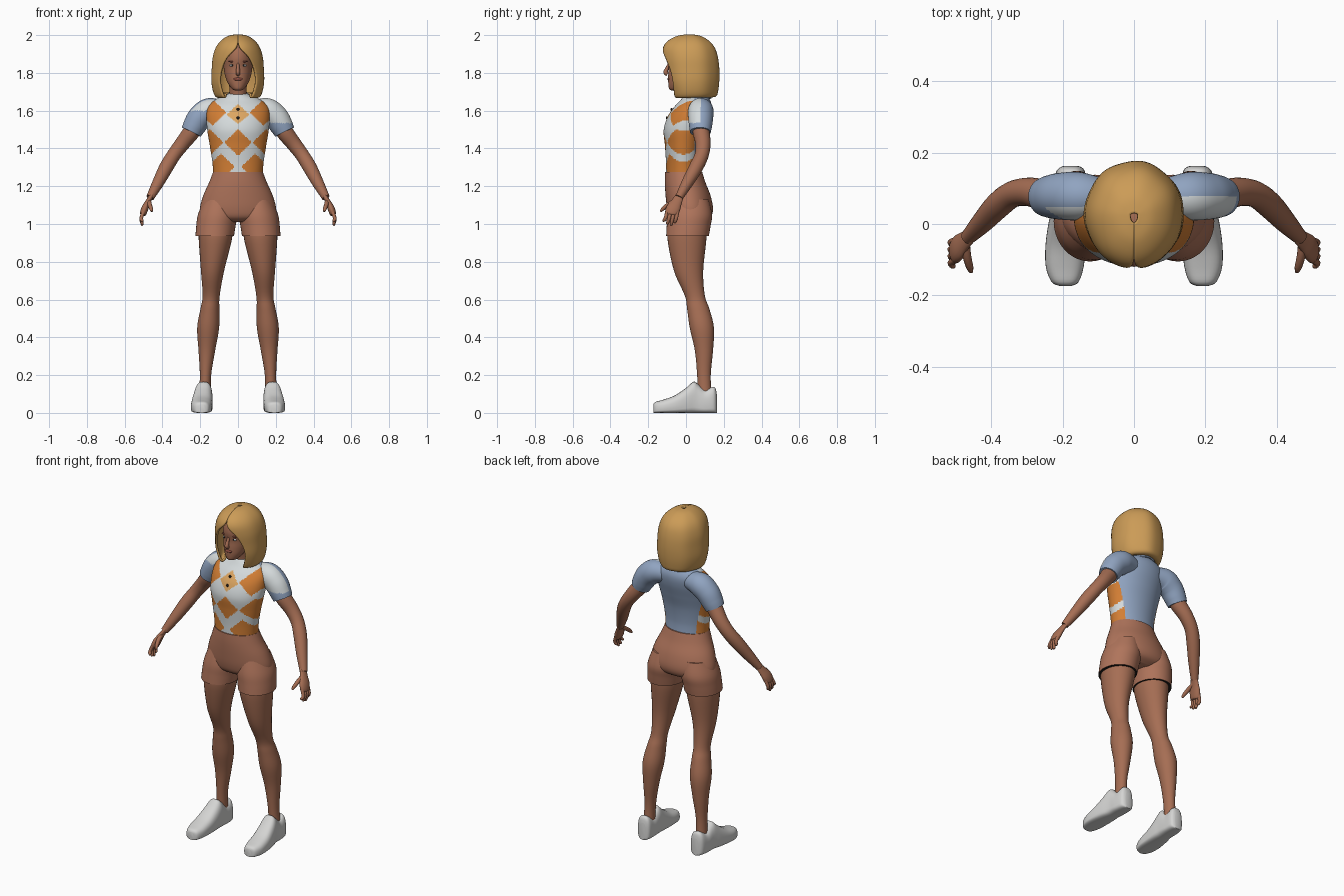
import bpy, bmesh, math
from mathutils import Vector

if "Cube" in bpy.data.objects:
    bpy.data.objects.remove(bpy.data.objects["Cube"])


def material(name, *rgb):
    m = bpy.data.materials.new(name)
    m.diffuse_color = (*rgb, 1)
    m.use_nodes = True
    m.node_tree.nodes["Principled BSDF"].inputs["Base Color"].default_value = m.diffuse_color
    return m


SKIN = material("skin", .38, .155, .088)
SHORTS = material("shorts_tan", .43, .175, .105)
HAIR = material("blonde", .60, .33, .095)
BLUE = material("shirt_blue", .28, .37, .53)
WHITE = material("shirt_white", .66, .70, .71)
ORANGE = material("argyle_orange", .65, .21, .035)
YELLOW = material("argyle_yellow", .72, .38, .12)
SHOE = material("shoe_white", .66, .66, .65)
DARK = material("dark", .015, .012, .01)
LIPS = material("lips", .30, .085, .06)


def smooth(rows, k):
    """Catmull-Rom interpolation between rows of numbers."""
    out = []
    for i in range(len(rows) - 1):
        a, b, c, d = rows[max(i - 1, 0)], rows[i], rows[i + 1], rows[min(i + 2, len(rows) - 1)]
        for j in range(k):
            t = j / k
            out.append(tuple(q + .5 * t * (r - p + t * (2*p - 5*q + 4*r - s + t * (3*(q - r) + s - p)))
                             for p, q, r, s in zip(a, b, c, d)))
    return out + [tuple(rows[-1])]


def skin_rings(name, rings, mats, rule=None, closed=True, mirror=False, solid=0):
    """Join rings of points into a surface; rule(centre, normal) picks the material."""
    bm = bmesh.new()
    vs = [[bm.verts.new(p) for p in r] for r in rings]
    n = len(rings[0])
    for a, b in zip(vs, vs[1:]):
        for i in range(n if closed else n - 1):
            j = (i + 1) % n
            bm.faces.new((a[i], a[j], b[j], b[i]))
    if closed:
        bm.faces.new(vs[0])
        bm.faces.new(vs[-1])
    bmesh.ops.recalc_face_normals(bm, faces=bm.faces)
    if rule:
        for f in bm.faces:
            f.material_index = rule(f.calc_center_median(), f.normal)
    me = bpy.data.meshes.new(name)
    bm.to_mesh(me)
    bm.free()
    for m in mats:
        me.materials.append(m)
    ob = bpy.data.objects.new(name, me)
    bpy.context.collection.objects.link(ob)
    if solid:
        s = ob.modifiers.new("thickness", 'SOLIDIFY')
        s.thickness, s.offset = solid, 0
    if mirror:
        ob.modifiers.new("mirror", 'MIRROR')
    return ob


def oval(cx, cy, z, rx, ry, n):
    return [Vector((cx + rx * math.cos(2*math.pi*i/n), cy + ry * math.sin(2*math.pi*i/n), z)) for i in range(n)]


def body(rows, n, k):
    """Rows of (z, half width, front y, back y)."""
    return [oval(0, (f + b) / 2, z, w, (b - f) / 2, n) for z, w, f, b in smooth(rows, k)]


def limb(rows, n, k):
    """Rows of (z, x, y, half width, half depth)."""
    return [oval(x, y, z, rx, ry, n) for z, x, y, rx, ry in smooth(rows, k)]


def tube(pts, n=16, k=4, flat=1):
    """Rings along a path of (x, y, z, radius); flat squashes it sideways."""
    rows = smooth(pts, k)
    P = [Vector(r[:3]) for r in rows]
    rings = []
    for i, r in enumerate(rows):
        t = (P[min(i + 1, len(P) - 1)] - P[max(i - 1, 0)]).normalized()
        u = (Vector((0, 1, 0)) - t * t.y).normalized()
        v = t.cross(u)
        rings.append([P[i] + r[3] * (u * math.cos(2*math.pi*j/n) + v * flat * math.sin(2*math.pi*j/n))
                      for j in range(n)])
    return rings


def ball(name, loc, size, mat, mirror=False):
    rows = [(math.sin(a), math.cos(a)) for a in [math.pi * (i + .05) / 10.1 for i in range(11)]]
    rings = [[Vector((loc[0] + size[0] * s * math.cos(t), loc[1] + size[1] * s * math.sin(t), loc[2] + size[2] * c))
              for t in [2 * math.pi * i / 16 for i in range(16)]] for s, c in rows]
    return skin_rings(name, rings, [mat], mirror=mirror)


# Shirt body: argyle front, plain back
torso = [(1.26, .13, -.105, .08), (1.33, .136, -.106, .077), (1.42, .15, -.112, .088), (1.5, .163, -.118, .11),
         (1.57, .168, -.096, .13), (1.62, .16, -.062, .136), (1.655, .125, -.03, .128), (1.68, .07, -.01, .11),
         (1.69, .05, 0, .1)]
DIAMONDS = [(0, 1.432), (.15, 1.432), (.09, 1.303), (.135, 1.59)]


def argyle(c, n):
    if c.y > .045:
        return 0
    if abs(c.x) / .06 + abs(c.z - 1.58) / .055 < 1:
        return 3
    for x, z in DIAMONDS:
        if abs(abs(c.x) - x) / .073 + abs(c.z - z) / .07 < 1:
            return 2
    return 1


skin_rings("shirt_body", body(torso, 160, 12), [BLUE, WHITE, ORANGE, YELLOW], argyle)

# Sleeves: one has a pale front panel
for s, side in ((1, "left"), (-1, "right")):
    path = [(s*.08, .075, 1.605, .05), (s*.15, .078, 1.6, .067), (s*.2, .078, 1.565, .066),
            (s*.23, .077, 1.52, .061), (s*.247, .076, 1.487, .055)]
    skin_rings(side + "_sleeve", tube(path, 40, 8), [BLUE, WHITE],
               lambda c, n: int(c.y < (.08 if s > 0 else .045) and c.z > (1.535 if s > 0 else 1.6)))

# Collar with open front, and buttons
rows = smooth([(1.705, .05, .056, 14), (1.69, .062, .07, 14), (1.665, .082, .086, 20)], 4)
collar = []
for z, rx, ry, gap in rows:
    a0 = math.radians(gap)
    ang = [a0 + (2*math.pi - 2*a0) * i / 40 for i in range(41)]
    collar.append([Vector((rx*math.sin(a), .047 - ry*math.cos(a), z - .018*(1 + math.cos(a)))) for a in ang])
skin_rings("collar", collar, [BLUE], closed=False, solid=.008)
for i, (y, z) in enumerate(((-.076, 1.607), (-.101, 1.562))):
    ball(f"button_{i + 1}", (0, y, z), (.008, .006, .008), DARK)

# Shorts: seat plus two legs with dark openings
skin_rings("shorts_seat", body([(1.275, .132, -.111, .086), (1.22, .153, -.112, .103), (1.15, .184, -.108, .13),
                                (1.08, .202, -.1, .143), (1.035, .19, -.085, .13), (1.01, .12, -.05, .09)], 48, 5),
           [SHORTS])
skin_rings("shorts_legs", limb([(1.13, .1, .02, .08, .1), (1.05, .108, .02, .104, .118), (.99, .117, .014, .104, .116),
                                (.937, .123, .008, .102, .113)], 40, 5),
           [SHORTS, DARK], lambda c, n: int(c.z < .94 and n.z < -.9), mirror=True)

# Bare legs
skin_rings("legs", limb([(1, .118, .008, .088, .1), (.92, .12, .005, .088, .103), (.75, .135, .014, .061, .077),
                         (.62, .142, .047, .045, .053), (.55, .149, .065, .05, .059), (.45, .158, .084, .058, .064),
                         (.33, .165, .095, .044, .048), (.2, .172, .095, .03, .036), (.08, .176, .1, .032, .036)],
                        32, 5), [SKIN], mirror=True)

# Shoes: flat-bottomed sections from toe to heel (y, centre x, half width, height)
shoe = []
for y, cx, w, h in smooth([(-.173, .192, .018, .045), (-.162, .193, .038, .058), (-.12, .194, .053, .07),
                           (-.06, .192, .056, .092), (0, .187, .053, .132), (.04, .183, .048, .165),
                           (.065, .181, .046, .15), (.1, .18, .045, .122), (.14, .178, .042, .138),
                           (.156, .177, .034, .13), (.163, .177, .02, .1)], 4):
    ring = []
    for i in range(32):
        c, s = math.cos(2*math.pi*i/32), math.sin(2*math.pi*i/32)
        p = .35 if s < 0 else .8
        ring.append(Vector((cx + w * math.copysign(abs(c)**.7, c), y,
                            h * .42 + (h * .58 if s > 0 else h * .42) * math.copysign(abs(s)**p, s))))
    shoe.append(ring)
skin_rings("shoes", shoe, [SHOE], mirror=True)

# Arms and hands
skin_rings("arms", tube([(.2, .077, 1.56, .045), (.245, .08, 1.49, .045), (.295, .09, 1.425, .04),
                         (.34, .083, 1.365, .037), (.38, .053, 1.3, .037), (.422, .008, 1.22, .031),
                         (.465, -.037, 1.14, .021)], 24, 5), [SKIN], mirror=True)
skin_rings("palms", tube([(.455, -.03, 1.155, .022), (.475, -.048, 1.12, .028), (.492, -.066, 1.085, .037),
                          (.502, -.078, 1.055, .034), (.504, -.08, 1.047, .02)], 20, 4, flat=.5), [SKIN], mirror=True)
for i in range(4):
    y0, y1, z1 = -.1 + .018 * i, -.118 + .02 * i, (1.012, .998, .992, 1.005)[i]
    skin_rings(f"finger_{i + 1}", tube([(.5, y0, 1.065, .01), (.513, (y0 + y1)/2, 1.03, .0095),
                                        (.507, y1, z1 + .006, .008), (.505, y1, z1, .004)], 10, 3), [SKIN], mirror=True)
skin_rings("thumbs", tube([(.472, -.05, 1.125, .012), (.468, -.09, 1.105, .012), (.46, -.122, 1.08, .01),
                           (.456, -.134, 1.066, .005)], 10, 3), [SKIN], mirror=True)

# Neck and head
skin_rings("neck", limb([(1.64, 0, .05, .052, .05), (1.7, 0, .04, .046, .048), (1.77, 0, .03, .048, .055)], 24, 4),
           [SKIN])
skin_rings("head", body([(1.707, .016, -.078, -.03), (1.717, .034, -.09, 0), (1.75, .056, -.094, .04),
                         (1.79, .07, -.094, .09), (1.83, .076, -.092, .12), (1.88, .078, -.098, .13),
                         (1.93, .07, -.085, .12), (1.965, .04, -.05, .08)], 40, 5), [SKIN])
skin_rings("nose", tube([(0, -.088, 1.85, .007), (0, -.1, 1.825, .009), (0, -.108, 1.803, .012),
                         (0, -.098, 1.792, .01)], 14, 4), [SKIN])
ball("eyes", (.031, -.08, 1.84), (.014, .008, .0065), WHITE, True)
ball("irises", (.031, -.0865, 1.84), (.005, .003, .005), DARK, True)
ball("brows", (.032, -.085, 1.86), (.019, .006, .004), LIPS, True)
ball("mouth", (0, -.092, 1.767), (.024, .007, .008), LIPS)

# Bobbed hair, parted open around the face (z, half width, front y, back y, opening angle)
hair = []
for z, w, f, b, gap in smooth([(1.998, .01, .005, .03, 0), (1.99, .05, -.045, .075, 0), (1.965, .087, -.092, .118, 0),
                               (1.93, .112, -.117, .147, 6), (1.88, .127, -.12, .163, 27), (1.82, .132, -.113, .17, 40),
                               (1.76, .134, -.105, .17, 45), (1.71, .127, -.09, .165, 42), (1.68, .115, -.08, .157, 40),
                               (1.675, .1, -.065, .135, 42), (1.69, .085, -.05, .11, 46)], 5):
    a0, ring = math.radians(max(gap, 0)), []
    for i in range(73):
        a = a0 + (2*math.pi - 2*a0) * i / 72
        wave = 1 + .012 * math.sin(7 * a) * math.sin(a / 2)
        depth = .025 - f if math.cos(a) > 0 else b - .025
        drop = -.012 * math.cos(a) * (1.9 - z) if z < 1.9 else 0
        ring.append(Vector((w * wave * math.sin(a), .025 - depth * wave * math.cos(a), z + drop)))
    hair.append(ring)
skin_rings("hair", hair, [HAIR], closed=False, solid=.012)

# Smooth shading with sharp edges kept
for ob in bpy.data.objects:
    ob.select_set(True)
    bpy.context.view_layer.objects.active = ob
bpy.ops.object.shade_smooth_by_angle(angle=math.radians(45))
